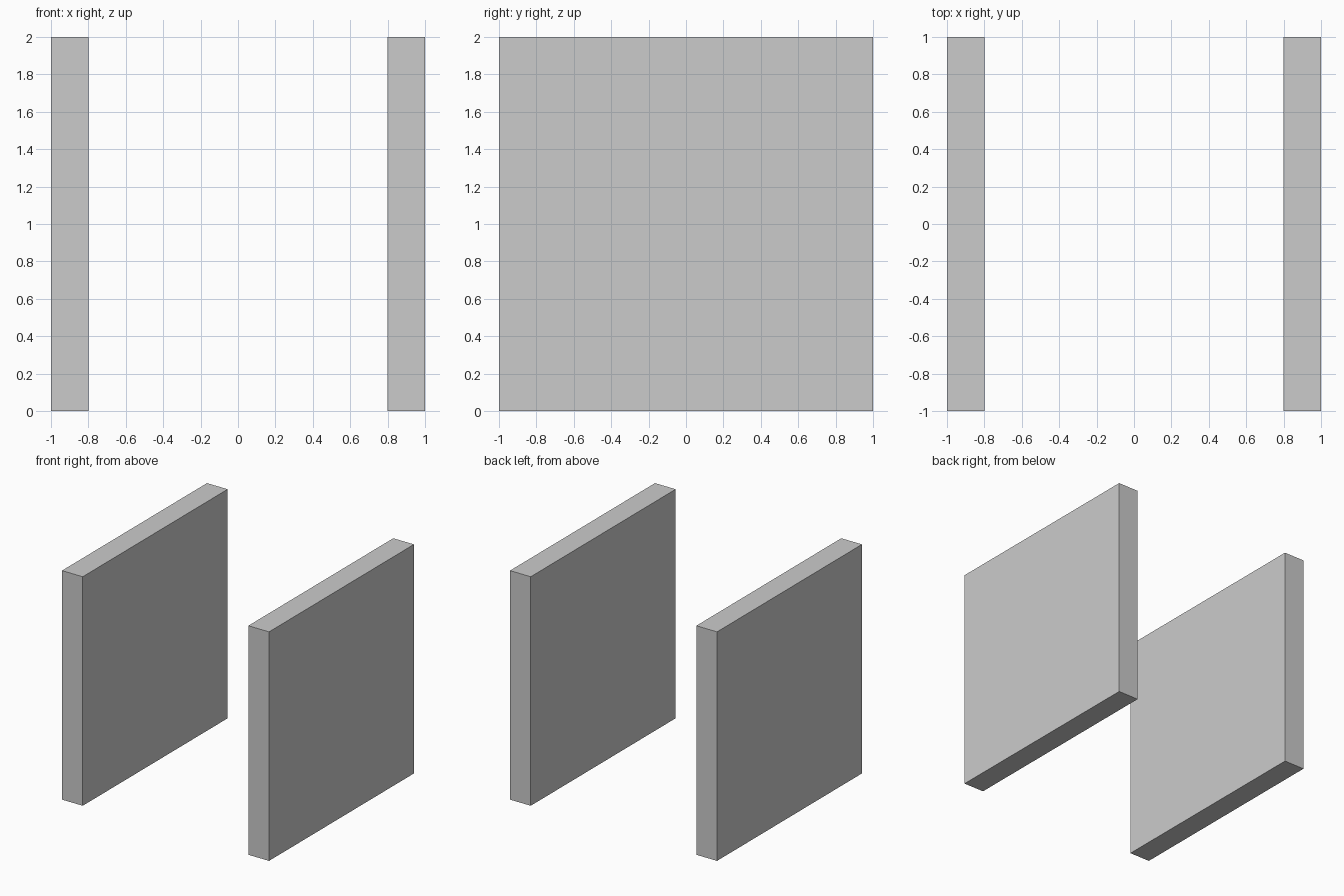
import bpy

if "Cube" in bpy.data.objects:
    bpy.data.objects.remove(bpy.data.objects["Cube"])

WIDTH, DEPTH, HEIGHT, THICKNESS = 2.0, 2.0, 2.0, 0.2


def add_panel(name, x):
    """Upright flat-faced slab standing on the ground, centred at x."""
    bpy.ops.mesh.primitive_cube_add(size=1, location=(x, 0, HEIGHT / 2))
    panel = bpy.context.object
    panel.name = name
    panel.scale = (THICKNESS, DEPTH, HEIGHT)
    bpy.ops.object.transform_apply(location=False, rotation=False, scale=True)
    return panel


# Two parallel side panels, mirrored about x = 0
offset = (WIDTH - THICKNESS) / 2
for name, side in (("left_panel", -1), ("right_panel", 1)):
    add_panel(name, side * offset)
